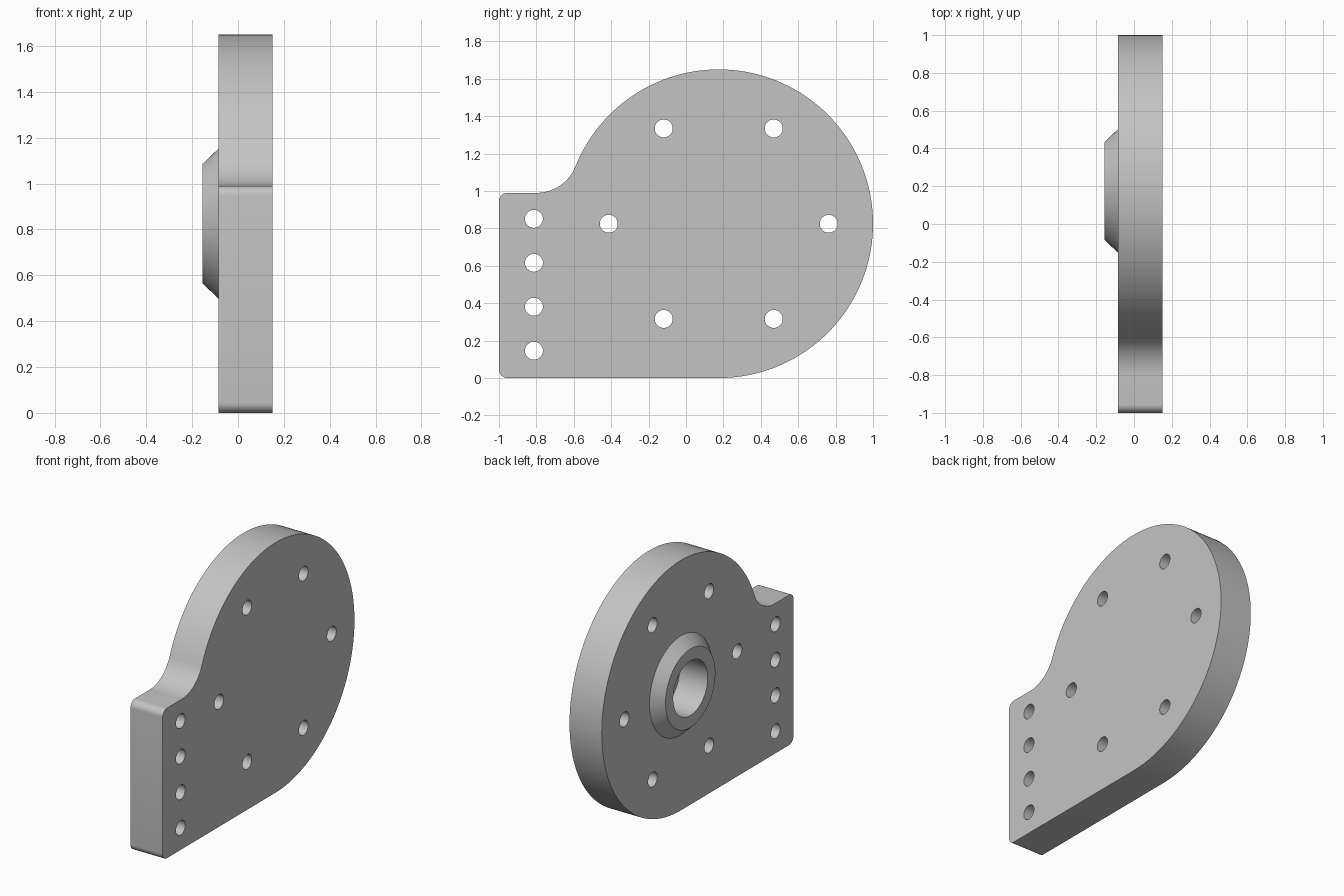
import bpy, bmesh
from math import sin, cos, pi, radians, sqrt, atan2
from mathutils import Matrix, Vector

cube = bpy.data.objects.get("Cube")
if cube:
    bpy.data.objects.remove(cube, do_unlink=True)

# Main dimensions
BACK, FACE, BOSS_TOP, BORE_FLOOR = -0.085, 0.15, -0.155, 0.05
R = 0.825                 # round end of the plate
CY, CZ = 1 - R, R         # its centre
TOP, CORNER, FILLET_Y = 0.99, 0.045, -0.8
BORE_R, HOLE_R, BOLT_R = 0.18, 0.048, 0.588

grey = bpy.data.materials.new("plain_grey")
grey.use_nodes = True
colour = (0.55, 0.55, 0.55, 1)
grey.diffuse_color = colour
grey.node_tree.nodes["Principled BSDF"].inputs["Base Color"].default_value = colour


def make_object(name, bm):
    bmesh.ops.recalc_face_normals(bm, faces=bm.faces[:])
    mesh = bpy.data.meshes.new(name)
    bm.to_mesh(mesh)
    bm.free()
    mesh.materials.append(grey)
    obj = bpy.data.objects.new(name, mesh)
    bpy.context.collection.objects.link(obj)
    return obj


def select_only(obj):
    bpy.ops.object.select_all(action='DESELECT')
    obj.select_set(True)
    bpy.context.view_layer.objects.active = obj


def arc(y, z, r, start, end, n):
    angles = [start + (end - start) * i / n for i in range(n + 1)]
    return [(y + r * cos(a), z + r * sin(a)) for a in angles]


def add_cylinder(bm, y, z, r, x0, x1, sides):
    place = Matrix.Translation(((x0 + x1) / 2, y, z)) @ Matrix.Rotation(pi / 2, 4, 'Y')
    bmesh.ops.create_cone(bm, cap_ends=True, segments=sides, radius1=r,
                          radius2=r, depth=x1 - x0, matrix=place)


# Plate outline: fillet radius makes the concave arc tangent to the round end
dy, dz = CY - FILLET_Y, TOP - CZ
fillet = (dy * dy + dz * dz - R * R) / (2 * (R - dz))
meet = atan2(dz + fillet, -dy)
outline = arc(CY, CZ, R, -pi / 2, meet, 110)
outline += arc(FILLET_Y, TOP + fillet, fillet, meet - pi, -pi / 2, 20)[1:]
outline += arc(-1 + CORNER, TOP - CORNER, CORNER, pi / 2, pi, 8)
outline += arc(-1 + CORNER, CORNER, CORNER, pi, 3 * pi / 2, 8)

bm = bmesh.new()
face = bm.faces.new([bm.verts.new((BACK, y, z)) for y, z in outline])
sides = bmesh.ops.extrude_face_region(bm, geom=[face], use_keep_orig=True)["geom"]
bmesh.ops.translate(bm, vec=Vector((FACE - BACK, 0, 0)),
                    verts=[g for g in sides if isinstance(g, bmesh.types.BMVert)])
plate = make_object("plate", bm)

# Cutters: bolt circle, edge row and blind bore
bm = bmesh.new()
for i in range(6):
    a = i * pi / 3
    add_cylinder(bm, CY + BOLT_R * cos(a), CZ + BOLT_R * sin(a), HOLE_R, -0.3, 0.3, 40)
for i in range(4):
    add_cylinder(bm, -0.813, 0.146 + 0.235 * i, HOLE_R, -0.3, 0.3, 40)
add_cylinder(bm, CY, CZ, BORE_R, -0.3, BORE_FLOOR, 96)
cutter = make_object("hole_cutter", bm)
cutter.hide_render = True

cut = plate.modifiers.new("holes", 'BOOLEAN')
cut.operation = 'DIFFERENCE'
cut.solver = 'EXACT'
cut.object = cutter
select_only(plate)
bpy.ops.object.modifier_apply(modifier=cut.name)
bpy.data.objects.remove(cutter, do_unlink=True)

# Bevelled boss ring around the bore
bm = bmesh.new()
profile = [(BACK, BORE_R), (BOSS_TOP, BORE_R), (BOSS_TOP, 0.26), (BACK, 0.327)]
verts = [bm.verts.new((x, CY + r, CZ)) for x, r in profile]
edges = [bm.edges.new((verts[i], verts[i + 1])) for i in range(3)]
bmesh.ops.spin(bm, geom=verts + edges, cent=(0, CY, CZ), axis=(1, 0, 0),
               angle=2 * pi, steps=96, use_merge=True)
bmesh.ops.remove_doubles(bm, verts=bm.verts[:], dist=0.0001)
boss = make_object("boss_ring", bm)
# Make sure the ring's flat rim faces away from the plate
rim = min(boss.data.polygons, key=lambda p: p.center.x)
if rim.normal.x > 0:
    boss.data.flip_normals()

for obj in (plate, boss):
    select_only(obj)
    bpy.ops.object.shade_smooth_by_angle(angle=radians(30))
